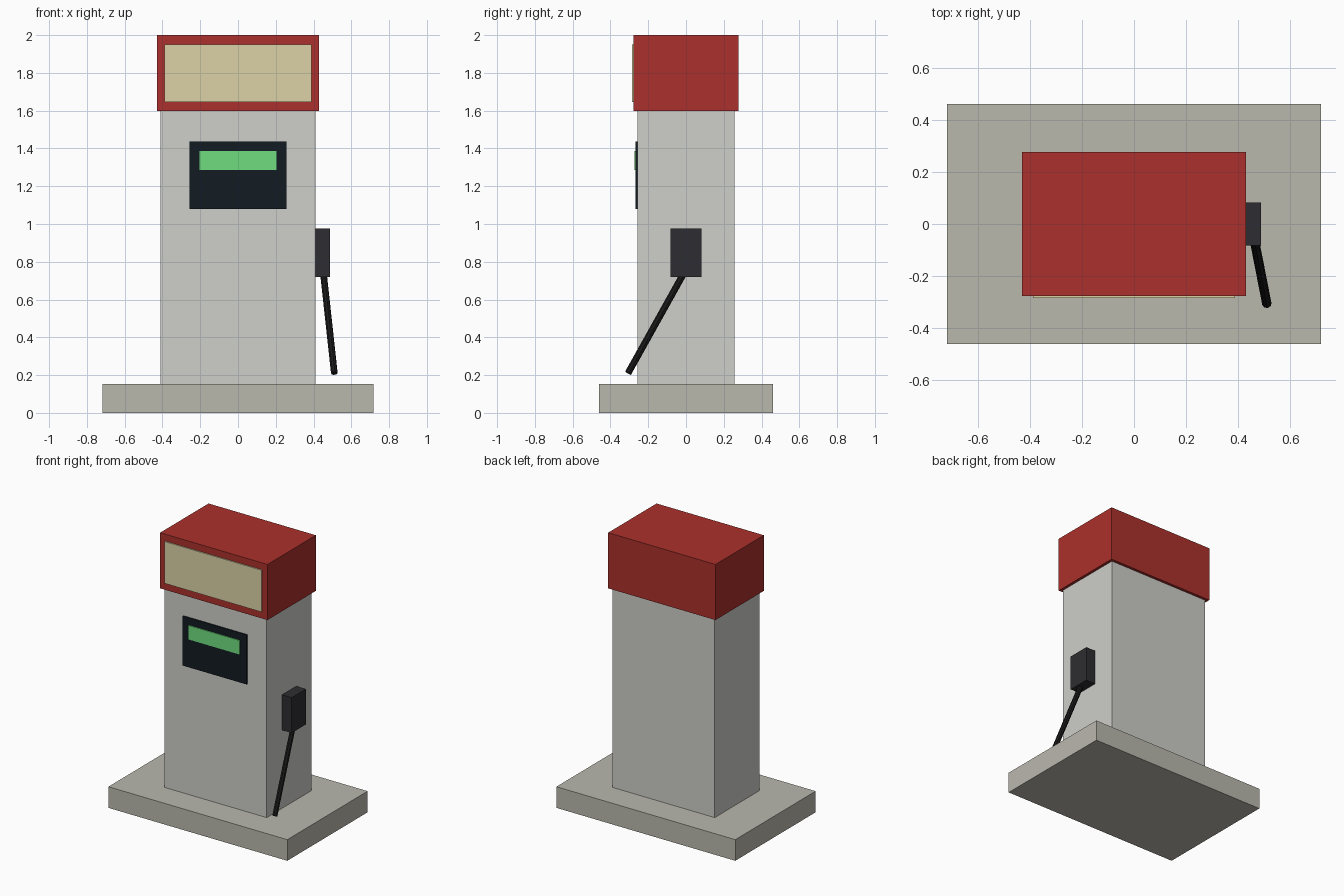
import bpy
from mathutils import Vector

if "Cube" in bpy.data.objects:
    bpy.data.objects.remove(bpy.data.objects["Cube"])


def paint(obj, rgb):
    mat = bpy.data.materials.new(obj.name + "_colour")
    mat.diffuse_color = (*rgb, 1)
    mat.use_nodes = True
    mat.node_tree.nodes["Principled BSDF"].inputs["Base Color"].default_value = mat.diffuse_color
    obj.data.materials.append(mat)


def box(name, x, y, z, rgb=None):
    """Box spanning the given (min, max) range on each axis."""
    spans = (x, y, z)
    bpy.ops.mesh.primitive_cube_add(size=1, location=[(a + b) / 2 for a, b in spans])
    obj = bpy.context.object
    obj.name = name
    obj.scale = [b - a for a, b in spans]
    bpy.ops.object.transform_apply(location=False, rotation=False, scale=True)
    if rgb:
        paint(obj, rgb)
    return obj


def rod(name, start, end, radius, sides, rgb):
    """Straight cylinder between two points."""
    a, b = Vector(start), Vector(end)
    bpy.ops.mesh.primitive_cylinder_add(vertices=sides, radius=radius,
                                        depth=(b - a).length, location=(a + b) / 2)
    obj = bpy.context.object
    obj.name = name
    obj.rotation_euler = (b - a).to_track_quat('Z', 'Y').to_euler()
    paint(obj, rgb)
    return obj


# Plinth and cabinet
box("plinth", (-0.717, 0.717), (-0.46, 0.46), (0, 0.153), (0.49, 0.48, 0.42))
box("cabinet", (-0.41, 0.41), (-0.257, 0.257), (0.153, 1.597), (0.62, 0.62, 0.59))

# Red header with a cream sign panel on the front
box("header", (-0.43, 0.43), (-0.277, 0.277), (1.597, 2.0), (0.41, 0.03, 0.025))
box("sign_panel", (-0.388, 0.388), (-0.285, -0.267), (1.647, 1.95), (0.72, 0.65, 0.39))

# Dark display with a lit readout
box("display", (-0.256, 0.256), (-0.267, -0.247), (1.08, 1.438), (0.006, 0.011, 0.016))
box("readout", (-0.204, 0.204), (-0.273, -0.26), (1.285, 1.387), (0.16, 0.72, 0.21))

# Nozzle holder on the right side and its hanging hose
box("nozzle_holder", (0.408, 0.488), (-0.082, 0.082), (0.72, 0.976), (0.027, 0.027, 0.032))
rod("hose", (0.45, 0.0, 0.76), (0.51, -0.307, 0.21), 0.018, 8, (0.01, 0.01, 0.01))
